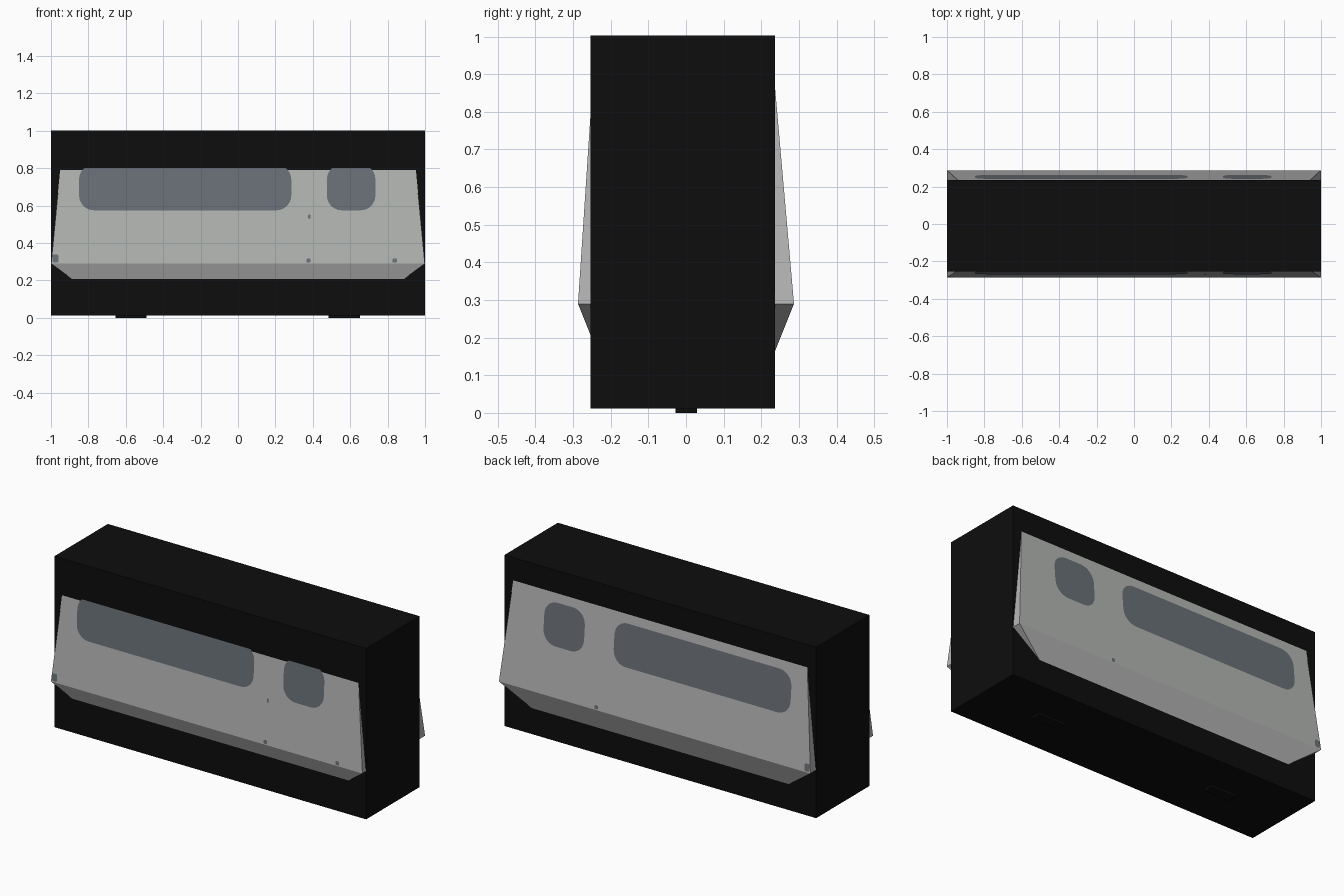
import bpy, bmesh, math

if "Cube" in bpy.data.objects:
    bpy.data.objects.remove(bpy.data.objects["Cube"])


def material(name, rgb):
    m = bpy.data.materials.new(name)
    m.diffuse_color = (*rgb, 1)
    m.use_nodes = True
    m.node_tree.nodes["Principled BSDF"].inputs["Base Color"].default_value = m.diffuse_color
    return m


BLACK = material("black", (0.004, 0.004, 0.004))
GREY = material("steel grey", (0.46, 0.47, 0.46))
GLASS = material("blue grey glass", (0.145, 0.165, 0.19))


def mesh_object(name, verts, faces, mat):
    me = bpy.data.meshes.new(name)
    me.from_pydata(verts, [], faces)
    bm = bmesh.new()
    bm.from_mesh(me)
    if len(faces) > 1:
        bmesh.ops.recalc_face_normals(bm, faces=bm.faces)
    bm.to_mesh(me)
    bm.free()
    me.materials.append(mat)
    ob = bpy.data.objects.new(name, me)
    bpy.context.collection.objects.link(ob)
    return ob


def loft(name, rings, mat):
    """Closed solid from stacked rectangles (half x, front y, back y, z)."""
    verts, faces = [], []
    for hx, y0, y1, z in rings:
        verts += [(-hx, y0, z), (hx, y0, z), (hx, y1, z), (-hx, y1, z)]
    for r in range(len(rings) - 1):
        for i in range(4):
            j = (i + 1) % 4
            faces.append((4 * r + i, 4 * r + j, 4 * r + 4 + j, 4 * r + 4 + i))
    n = 4 * len(rings)
    faces += [(3, 2, 1, 0), (n - 4, n - 3, n - 2, n - 1)]
    return mesh_object(name, verts, faces, mat)


# Widest line of the body, and how far each upper side leans in per unit height
BELT_Z, BELT_Y = 0.29, 0.287
LEAN = {-1: 0.066, 1: 0.0877}


def side_y(side, z):
    return side * (BELT_Y - LEAN[side] * (z - BELT_Z))


def side_plate(name, side, x0, x1, z0, z1, radius):
    """Rounded panel lying on the sloping front (-1) or back (+1) side."""
    pts = []
    for cx, cz, start in ((x1 - radius, z1 - radius, 0), (x0 + radius, z1 - radius, 90),
                          (x0 + radius, z0 + radius, 180), (x1 - radius, z0 + radius, 270)):
        for k in range(7):
            a = math.radians(start + 15 * k)
            x, z = cx + radius * math.cos(a), cz + radius * math.sin(a)
            pts.append((x, side_y(side, z) + side * 0.0007, z))
    order = list(range(len(pts)))
    if side < 0:
        order.reverse()
    # seen from -y, counter-clockwise in x/z faces the front
    mesh_object(name, pts, [order[::-1]], GLASS)


# Black outer block
loft("outer_block", [(1.0, -0.254, 0.236, 0.012), (1.0, -0.254, 0.236, 1.003)], BLACK)

# Small feet under the block
for label, x in (("left", -0.573), ("right", 0.568)):
    foot = loft(label + "_foot", [(0.083, -0.028, 0.029, 0.0), (0.083, -0.028, 0.029, 0.02)], BLACK)
    foot.location.x = x

# Grey body, poking out of the block at front and back
loft("body", [(0.74, -0.211, 0.211, 0.10),
              (0.999, -BELT_Y, BELT_Y, BELT_Z),
              (0.936, side_y(-1, 0.95), side_y(1, 0.95), 0.95)], GREY)

# Windows, corner lamps and small marks on both sides
for label, side in (("front", -1), ("back", 1)):
    side_plate(label + "_long_window", side, -0.85, 0.285, 0.575, 0.82, 0.08)
    side_plate(label + "_short_window", side, 0.475, 0.735, 0.575, 0.82, 0.08)
    side_plate(label + "_corner_lamp", side, -0.992, -0.96, 0.296, 0.34, 0.01)
    side_plate(label + "_lower_mark", side, 0.365, 0.387, 0.295, 0.317, 0.006)
side_plate("front_rear_mark", -1, 0.825, 0.85, 0.295, 0.317, 0.006)
side_plate("front_upper_mark", -1, 0.375, 0.387, 0.53, 0.552, 0.004)
